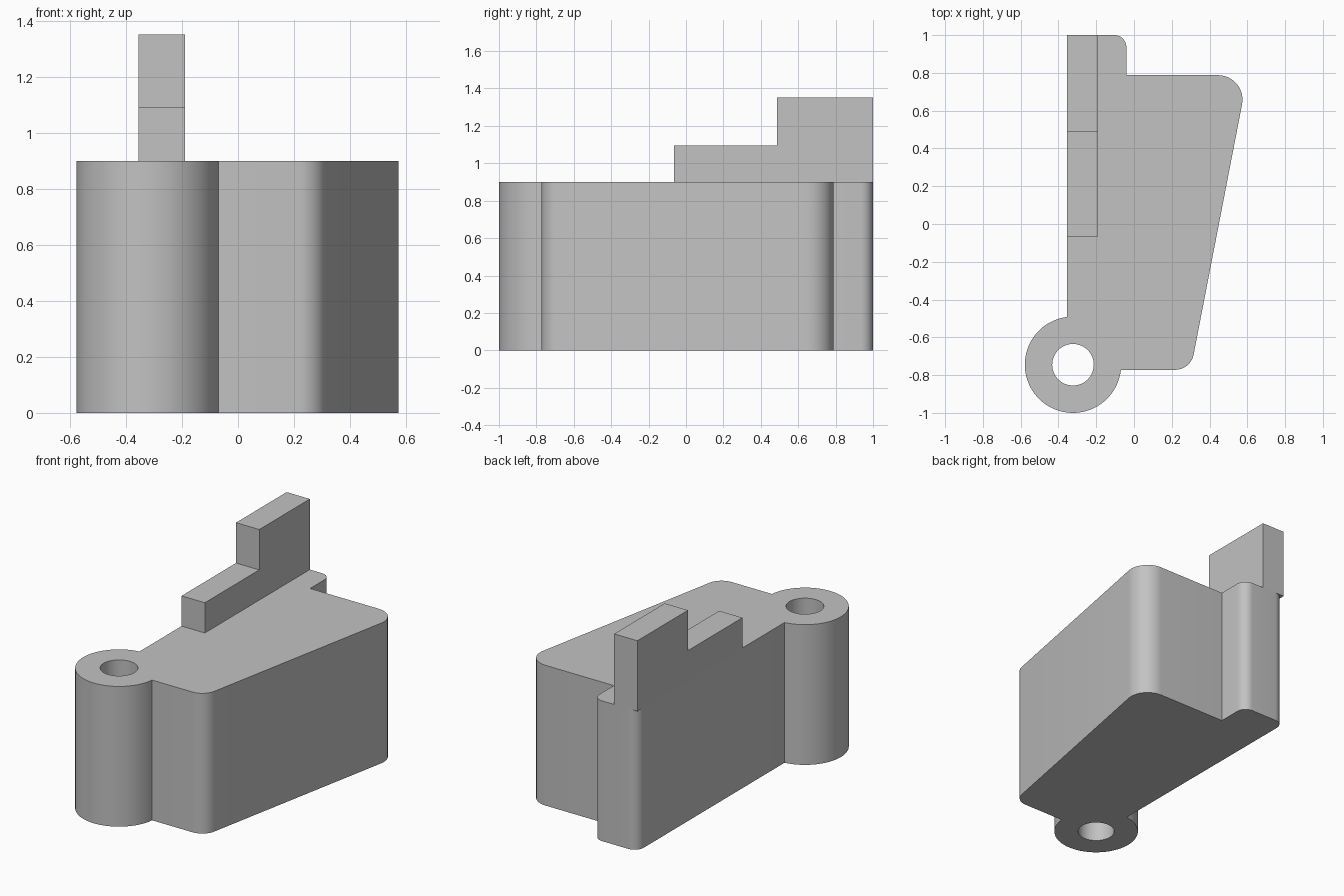
import bpy
import bmesh
from math import atan2, cos, sin, pi, radians, sqrt
from mathutils import Vector, Matrix

cube = bpy.data.objects.get("Cube")
if cube:
    bpy.data.objects.remove(cube, do_unlink=True)

grey = bpy.data.materials.new("plain_grey")
grey.use_nodes = True
colour = (0.54, 0.54, 0.54, 1)
grey.diffuse_color = colour
grey.node_tree.nodes["Principled BSDF"].inputs["Base Color"].default_value = colour


def arc(centre, radius, start, end, steps):
    """Points along an arc, both ends included."""
    return [Vector((centre[0] + radius * cos(a), centre[1] + radius * sin(a)))
            for a in (start + (end - start) * i / steps for i in range(steps + 1))]


def fillet(before, corner, after, radius, steps=12):
    """Round one corner of an outline."""
    corner = Vector(corner)
    u = (Vector(before) - corner).normalized()
    v = (Vector(after) - corner).normalized()
    half = u.angle(v) / 2
    centre = corner + (u + v).normalized() * radius / sin(half)
    tangent = radius * cos(half) / sin(half)
    a, b = corner + u * tangent - centre, corner + v * tangent - centre
    start = atan2(a.y, a.x)
    turn = (atan2(b.y, b.x) - start + pi) % (2 * pi) - pi
    return arc(centre, radius, start, start + turn, steps)


def extrude(name, outline, depth, matrix=Matrix()):
    """Solid made by pushing a flat outline along its normal."""
    bm = bmesh.new()
    base = bm.faces.new([bm.verts.new((p[0], p[1], 0)) for p in outline])
    top = bmesh.ops.extrude_face_region(bm, geom=[base])
    verts = [g for g in top["geom"] if isinstance(g, bmesh.types.BMVert)]
    bmesh.ops.translate(bm, verts=verts, vec=(0, 0, depth))
    bm.transform(matrix)
    bmesh.ops.recalc_face_normals(bm, faces=bm.faces)
    mesh = bpy.data.meshes.new(name)
    bm.to_mesh(mesh)
    bm.free()
    mesh.materials.append(grey)
    obj = bpy.data.objects.new(name, mesh)
    bpy.context.collection.objects.link(obj)
    return obj


# Main dimensions
height = 0.9
left, back, front = -0.355, 1.0, -0.772
shoulder, tab_edge = 0.788, -0.04
boss, boss_radius, hole_radius = (-0.323, -0.745), 0.255, 0.11

# Body outline: tapered block, back tab and round boss in one profile
wall_y = boss[1] + sqrt(boss_radius ** 2 - (left - boss[0]) ** 2)
front_x = boss[0] + sqrt(boss_radius ** 2 - (front - boss[1]) ** 2)
front_corner, side_corner = (0.30, front), (0.602, shoulder)
inner, tab_corner, back_corner = (tab_edge, shoulder), (tab_edge, back), (left, back)

outline = arc(boss, boss_radius,
              atan2(wall_y - boss[1], left - boss[0]),
              2 * pi + atan2(front - boss[1], front_x - boss[0]), 64)
outline += fillet((front_x, front), front_corner, side_corner, 0.1)
outline += fillet(front_corner, side_corner, inner, 0.13)
outline.append(Vector(inner))
outline += fillet(inner, tab_corner, back_corner, 0.065)
outline += fillet(tab_corner, back_corner, (left, wall_y), 0.065)
body = extrude("body", outline, height)

# Through hole in the boss
cutter = extrude("hole_cutter", arc(boss, hole_radius, 0, 2 * pi, 64)[:-1],
                 height + 0.2, Matrix.Translation((0, 0, -0.1)))
cutter.hide_render = True
cutter.hide_viewport = True
cut = body.modifiers.new("hole", "BOOLEAN")
cut.operation = "DIFFERENCE"
cut.solver = "EXACT"
cut.object = cutter

bpy.ops.object.select_all(action="DESELECT")
body.select_set(True)
bpy.context.view_layer.objects.active = body
bpy.ops.object.modifier_apply(modifier=cut.name)
bpy.data.objects.remove(cutter, do_unlink=True)
bpy.ops.object.shade_smooth_by_angle(angle=radians(30))

# Stepped rib along the left edge: profile in y and z, extruded along x
steps = [(-0.065, height), (back, height), (back, 1.353),
         (0.487, 1.353), (0.487, 1.094), (-0.065, 1.094)]
to_side = Matrix(((0, 0, 1, left), (1, 0, 0, 0), (0, 1, 0, 0), (0, 0, 0, 1)))
extrude("stepped_rib", steps, 0.165, to_side)
